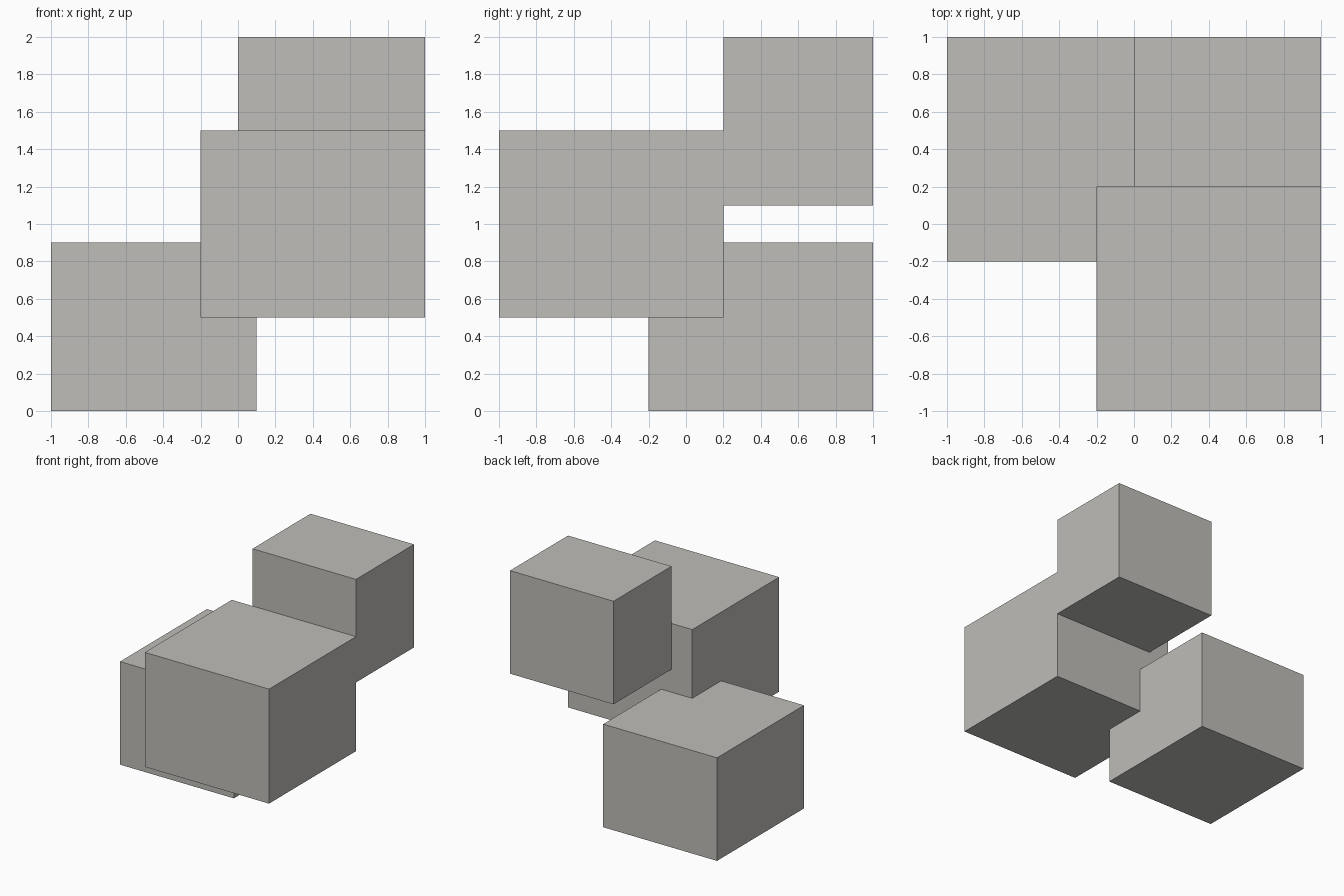
import bpy
import bmesh
from mathutils import Vector

cube = bpy.data.objects.get("Cube")
if cube:
    bpy.data.objects.remove(cube, do_unlink=True)

# One warm grey for every block
colour = (0.52, 0.51, 0.48, 1.0)
grey = bpy.data.materials.new("warm_grey")
grey.use_nodes = True
grey.diffuse_color = colour
grey.node_tree.nodes["Principled BSDF"].inputs["Base Color"].default_value = colour


def block(name, low, high):
    """Flat-shaded box between two opposite corners."""
    low, high = Vector(low), Vector(high)
    bm = bmesh.new()
    bmesh.ops.create_cube(bm, size=1)
    bmesh.ops.scale(bm, vec=high - low, verts=bm.verts)
    mesh = bpy.data.meshes.new(name)
    bm.to_mesh(mesh)
    bm.free()
    mesh.materials.append(grey)
    obj = bpy.data.objects.new(name, mesh)
    obj.location = (low + high) / 2
    bpy.context.collection.objects.link(obj)
    return obj


# Low block at the back, overlapped by the middle one
block("lower_block", (-1, -0.2, 0), (0.1, 1, 0.9))
# Large block at the front
block("middle_block", (-0.2, -1, 0.5), (1, 0.2, 1.5))
# High block against the back of the middle one
block("upper_block", (0, 0.2, 1.1), (1, 1, 2))
